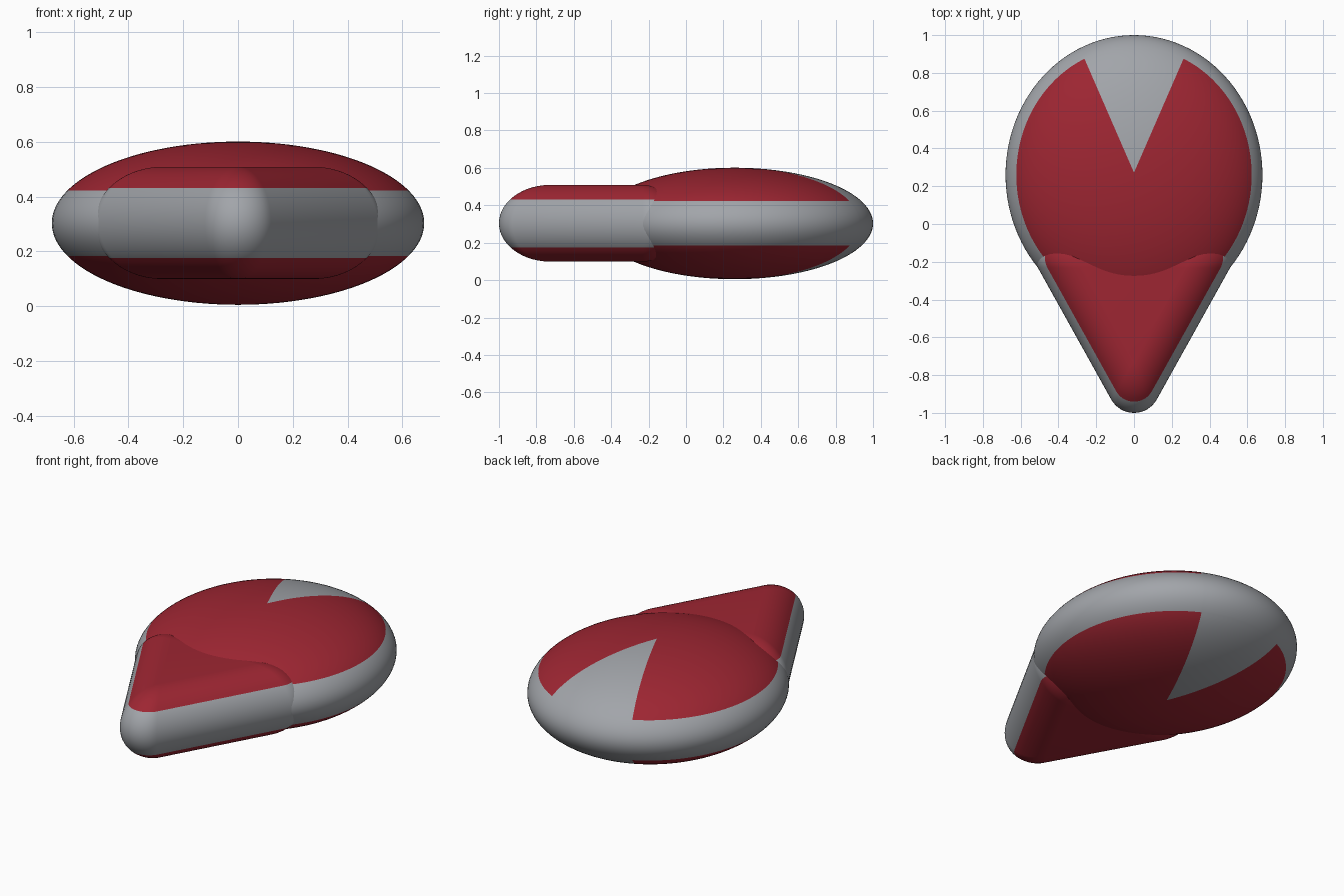
import bpy, bmesh, math
from mathutils import Vector, Matrix

if "Cube" in bpy.data.objects:
    bpy.data.objects.remove(bpy.data.objects["Cube"])

MID = 0.303  # height of the horizontal symmetry plane


def material(name, col):
    m = bpy.data.materials.new(name)
    m.diffuse_color = (*col, 1)
    m.use_nodes = True
    m.node_tree.nodes["Principled BSDF"].inputs["Base Color"].default_value = m.diffuse_color
    return m


grey = material("grey", (0.36, 0.375, 0.40))
red = material("dark red", (0.34, 0.019, 0.032))


def cut(bm, co, no):
    bmesh.ops.bisect_plane(bm, geom=bm.verts[:] + bm.edges[:] + bm.faces[:],
                           dist=1e-5, plane_co=co, plane_no=no)


def finish(name, bm, band, is_notch):
    # cut the colour borders, then paint faces outside the middle band red
    for s in (-1, 1):
        cut(bm, (0, 0, MID + s * band), (0, 0, 1))
    bmesh.ops.recalc_face_normals(bm, faces=bm.faces[:])
    for f in bm.faces:
        c = f.calc_center_median()
        f.material_index = int(abs(c.z - MID) > band and not is_notch(c))
        f.smooth = True
    me = bpy.data.meshes.new(name)
    bm.to_mesh(me)
    bm.free()
    me.materials.append(grey)
    me.materials.append(red)
    ob = bpy.data.objects.new(name, me)
    bpy.context.collection.objects.link(ob)


# main body: flattened ellipsoid with a grey V notch at the back
CY, SLOPE, APEX = 0.26, 0.435, 0.272
bm = bmesh.new()
bmesh.ops.create_uvsphere(bm, u_segments=112, v_segments=56, radius=1)
bmesh.ops.transform(bm, verts=bm.verts[:], matrix=Matrix.Translation((0, CY, MID))
                    @ Matrix.Diagonal((0.68, 0.74, 0.298, 1)))
for s in (-1, 1):
    cut(bm, (0, APEX, MID), (s, -SLOPE, 0))
finish("oval_body", bm, 0.119, lambda c: abs(c.x) < SLOPE * (c.y - APEX))

# pointed front: rounded triangle with a soft rolled rim
R, W, H = 0.138, 0.205, 0.205
CORNERS = [Vector((0.388, -0.165)), Vector((-0.388, -0.165)), Vector((0, -0.862))]
CENTRE, INRADIUS = Vector((0, -0.394)), 0.229
START = [(-29.1, 90), (90, 209.1), (209.1, 330.9)]
LEVELS, ARC = 28, 16
bm = bmesh.new()
rings = []
for i in range(LEVELS + 1):
    t = math.radians(-89 + 178 * i / LEVELS)
    r = R * math.cos(t)
    k = 1 - (W - R) * (1 - math.cos(t)) / INRADIUS
    ring = []
    for corner, (a0, a1) in zip(CORNERS, START):
        p = CENTRE + (corner - CENTRE) * k
        for j in range(ARC + 1):
            a = math.radians(a0 + (a1 - a0) * j / ARC)
            ring.append(bm.verts.new((p.x + r * math.cos(a), p.y + r * math.sin(a),
                                      MID + 0.001 + H * math.sin(t))))
    rings.append(ring)
n = len(rings[0])
for lo, hi in zip(rings, rings[1:]):
    for j in range(n):
        bm.faces.new((lo[j], lo[(j + 1) % n], hi[(j + 1) % n], hi[j]))
bm.faces.new(rings[-1])
bm.faces.new(rings[0][::-1])
finish("pointed_front", bm, 0.128, lambda c: False)
